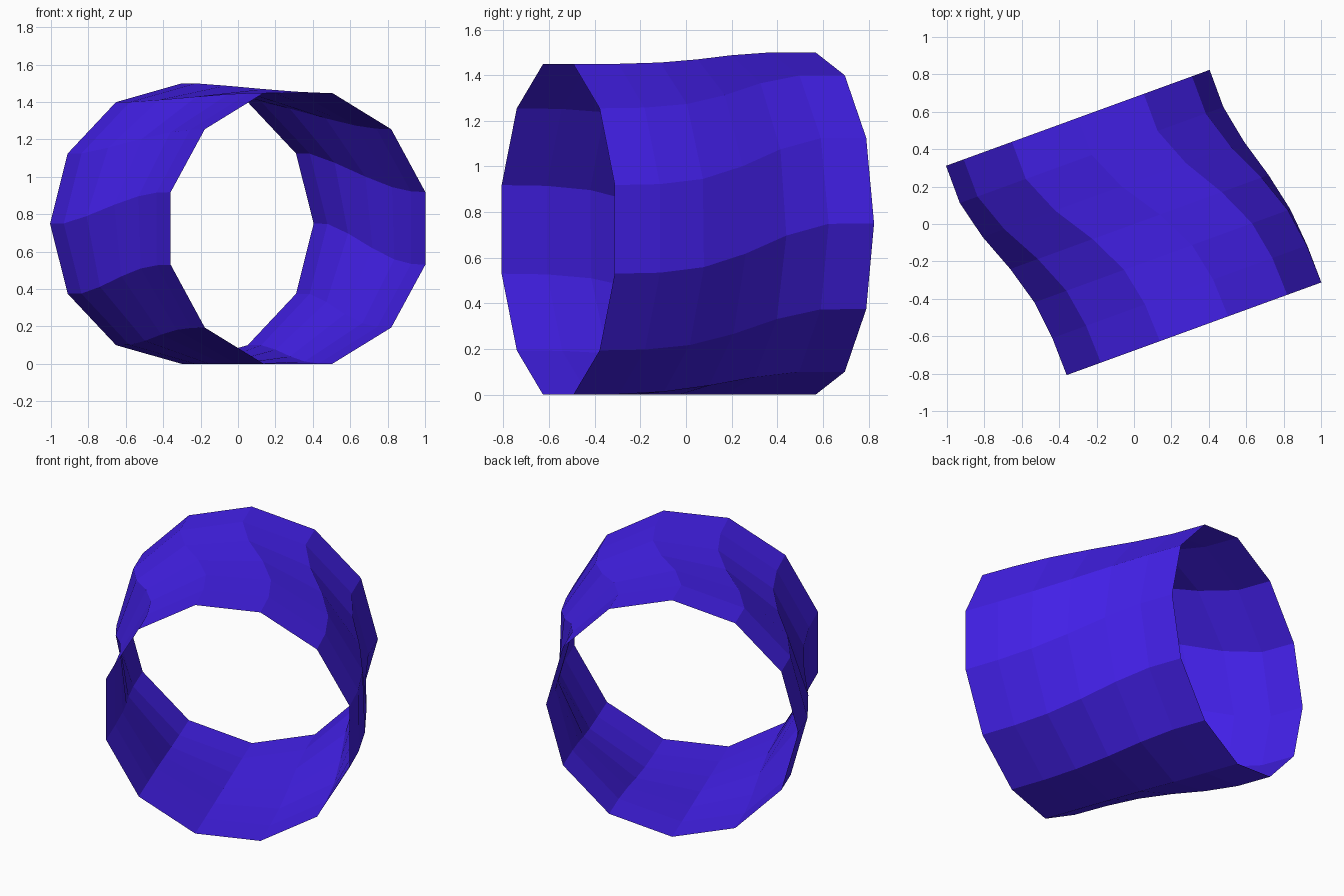
import bpy, bmesh
from math import sin, cos, radians
from mathutils import Vector

if "Cube" in bpy.data.objects:
    bpy.data.objects.remove(bpy.data.objects["Cube"])

SIDES, R = 12, 0.75
yaw = radians(20)
across = Vector((cos(yaw), sin(yaw), 0))    # direction along the end openings
along = Vector((-sin(yaw), cos(yaw), 0))    # tube direction, front to back
up = Vector((0, 0, 1))


def ring(shift, height, phase):
    """12-sided opening, as offsets across and up."""
    angles = [radians(phase + 360 * i / SIDES) for i in range(SIDES)]
    return [across * (shift + R * cos(a)) + up * (height + R * sin(a)) for a in angles]


# End openings: the front rests on a flat side, the back on a corner
front = ring(0.110, R * cos(radians(15)), 15)
back = ring(-0.088, R, 30)

# Tube wall: the front opening eases into the back one over seven rings
blend = [0, 0.02, 0.13, 0.40, 0.76, 0.995, 1]
half_length = 0.636
bm = bmesh.new()
rings = []
for k, t in enumerate(blend):
    step = along * half_length * (2 * k / (len(blend) - 1) - 1)
    rings.append([bm.verts.new(f.lerp(b, t) + step) for f, b in zip(front, back)])
for a, b in zip(rings, rings[1:]):
    for i in range(SIDES):
        j = (i + 1) % SIDES
        bm.faces.new((a[i], a[j], b[j], b[i]))
bmesh.ops.recalc_face_normals(bm, faces=bm.faces)

mesh = bpy.data.meshes.new("twisted_tube")
bm.to_mesh(mesh)
bm.free()
tube = bpy.data.objects.new("twisted_tube", mesh)
bpy.context.collection.objects.link(tube)

# Blue finish
mat = bpy.data.materials.new("blue")
mat.diffuse_color = (0.055, 0.014, 0.8, 1)
mat.use_nodes = True
mat.node_tree.nodes["Principled BSDF"].inputs["Base Color"].default_value = mat.diffuse_color
mesh.materials.append(mat)
